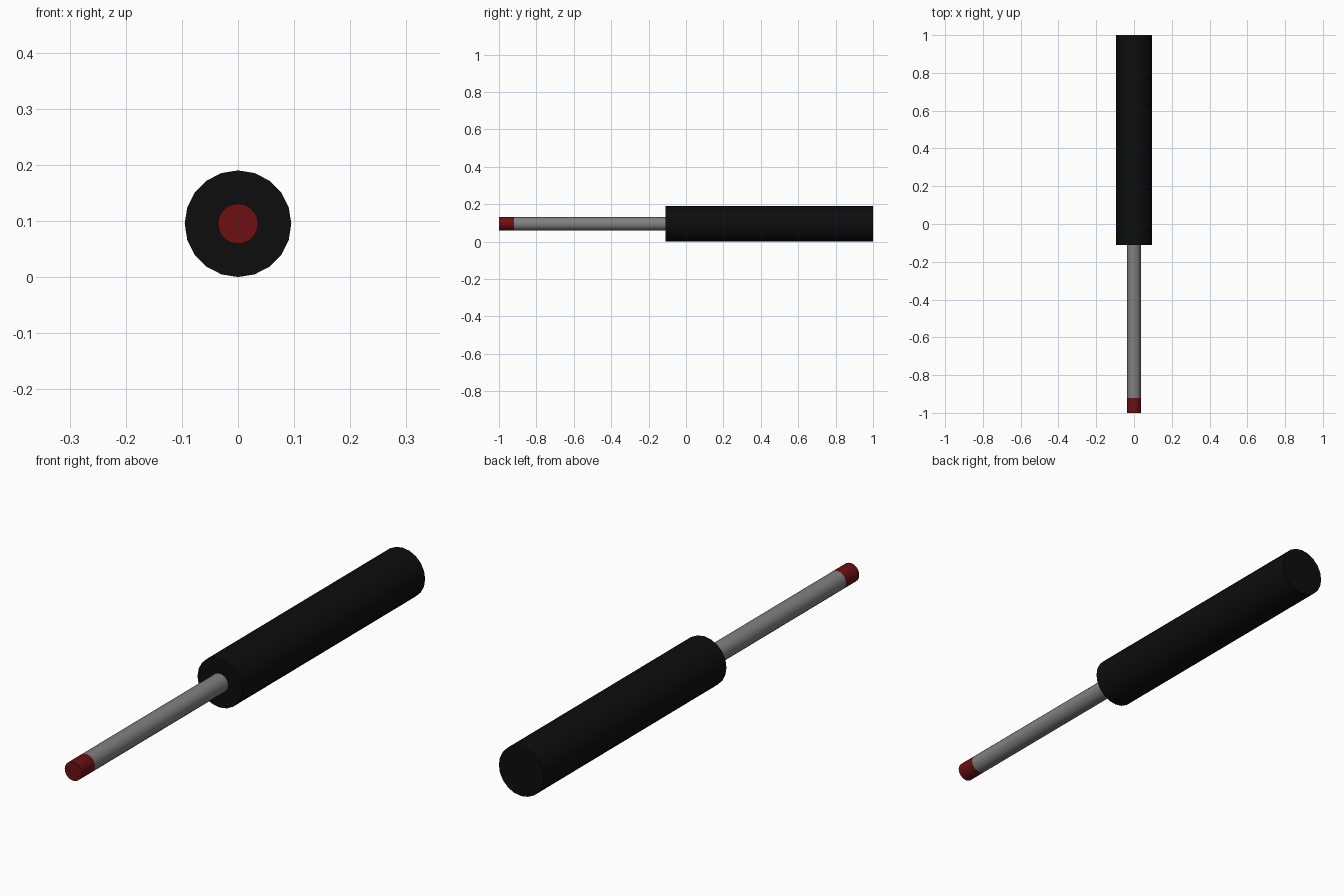
import bpy
import math

cube = bpy.data.objects.get("Cube")
if cube:
    bpy.data.objects.remove(cube, do_unlink=True)

AXIS_Z = 0.095


def material(name, colour):
    mat = bpy.data.materials.new(name)
    mat.use_nodes = True
    mat.diffuse_color = (*colour, 1)
    mat.node_tree.nodes["Principled BSDF"].inputs["Base Color"].default_value = (*colour, 1)
    return mat


def rod(name, radius, y_front, y_back, mat):
    """Capped cylinder lying along the y axis."""
    bpy.ops.mesh.primitive_cylinder_add(
        vertices=20, radius=radius, depth=y_back - y_front,
        location=(0, (y_front + y_back) / 2, AXIS_Z),
        rotation=(math.pi / 2, 0, 0))
    obj = bpy.context.object
    obj.name = name
    obj.data.materials.append(mat)
    bpy.ops.object.shade_smooth_by_angle(angle=math.radians(40))
    return obj


black = material("black grip", (0.004, 0.004, 0.004))
grey = material("grey metal", (0.22, 0.22, 0.22))
red = material("dark red", (0.15, 0.005, 0.006))

# Thick grip, thin shaft and coloured tip share one axis
rod("handle", 0.095, -0.11, 1.0, black)
rod("shaft", 0.036, -0.92, -0.11, grey)
rod("tip", 0.036, -1.0, -0.92, red)
